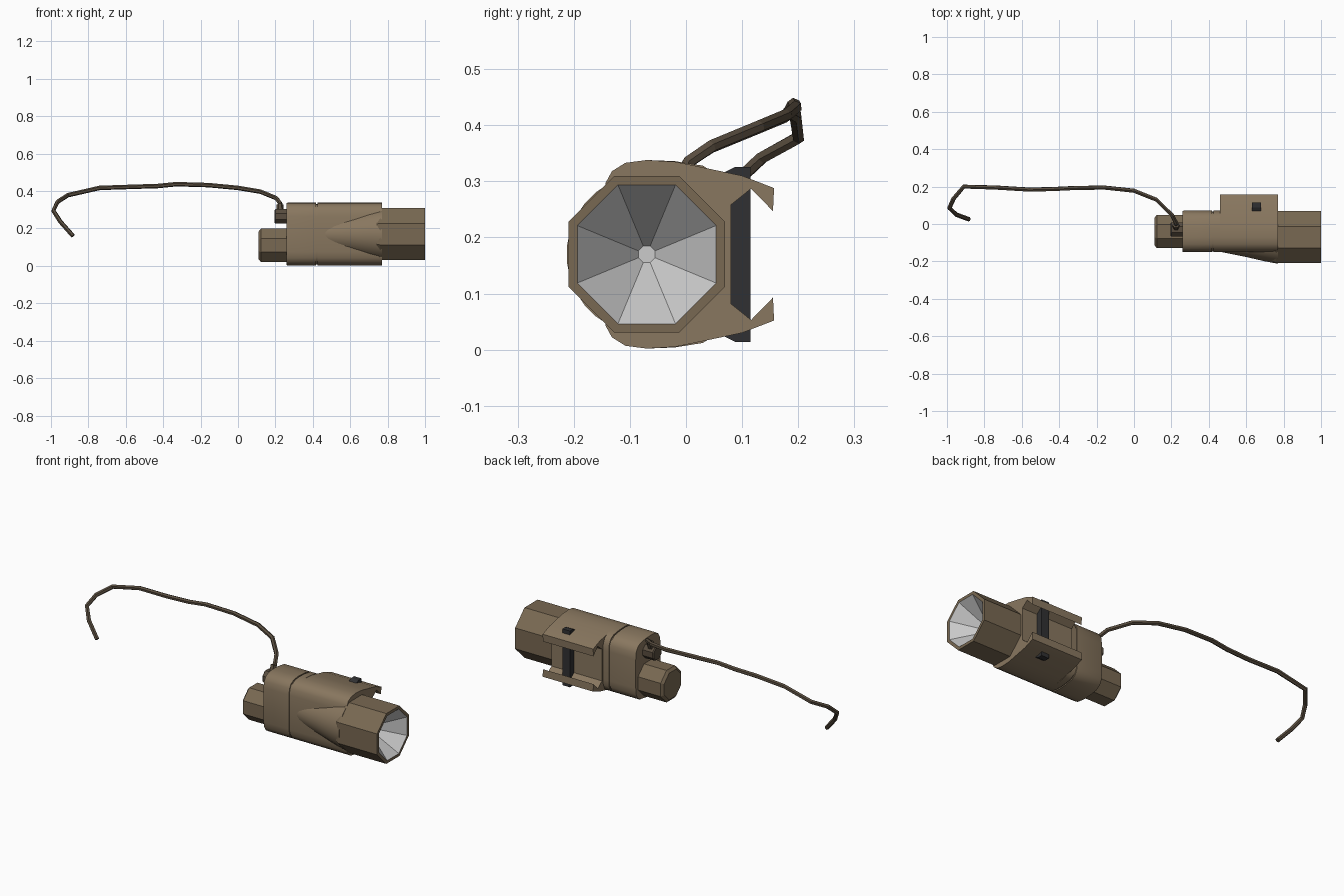
import bpy, bmesh, math

if "Cube" in bpy.data.objects:
    bpy.data.objects.remove(bpy.data.objects["Cube"])


def material(name, rgb):
    m = bpy.data.materials.new(name)
    m.diffuse_color = (*rgb, 1)
    m.use_nodes = True
    m.node_tree.nodes["Principled BSDF"].inputs["Base Color"].default_value = m.diffuse_color
    return m


TAN = material("tan", (0.25, 0.185, 0.115))
HEAD = material("head_tan", (0.19, 0.14, 0.085))
CABLE = material("cable_brown", (0.10, 0.075, 0.05))
BLACK = material("black", (0.03, 0.03, 0.032))
CY, CZ = -0.07, 0.17          # axis of the lamp


def loft(name, rings, mat, caps=(True, True), flip=False, smooth=False):
    """Skin a list of (x, [(y, z), ...]) rings."""
    bm = bmesh.new()
    vs = [[bm.verts.new((x, y, z)) for y, z in pts] for x, pts in rings]
    n = len(vs[0])
    for a, b in zip(vs, vs[1:]):
        for i in range(n):
            j = (i + 1) % n
            bm.faces.new((a[i], a[j], b[j], b[i]))
    if caps[0]:
        bm.faces.new(vs[0])
    if caps[1]:
        bm.faces.new(vs[-1])
    bmesh.ops.recalc_face_normals(bm, faces=bm.faces)
    if flip:
        bmesh.ops.reverse_faces(bm, faces=bm.faces)
    me = bpy.data.meshes.new(name)
    bm.to_mesh(me)
    bm.free()
    ob = bpy.data.objects.new(name, me)
    bpy.context.collection.objects.link(ob)
    if mat:
        me.materials.append(mat)
    if smooth:
        bpy.ops.object.select_all(action='DESELECT')
        ob.select_set(True)
        bpy.context.view_layer.objects.active = ob
        bpy.ops.object.shade_smooth_by_angle(angle=math.radians(35))
    return ob


def ngon(r, n=8, cy=CY, cz=CZ):
    return [(cy + r * math.cos(2 * math.pi * (i + 0.5) / n),
             cz + r * math.sin(2 * math.pi * (i + 0.5) / n)) for i in range(n)]


def mirrored(half):
    """Close an upper half profile by mirroring it about the lamp axis height."""
    return half + [(y, 2 * CZ - z) for y, z in reversed(half)]


def scaled(pts, s):
    return [(CY + 0.03 + (y - CY - 0.03) * s, CZ + (z - CZ) * s) for y, z in pts]


# Battery housing with the seam groove
box = mirrored([(-0.15, 0.265), (-0.143, 0.298), (-0.132, 0.318), (-0.108, 0.333),
                (-0.07, 0.338), (-0.02, 0.336), (0.03, 0.328), (0.055, 0.312),
                (0.068, 0.285), (0.071, 0.25)])
small = scaled(box, 0.965)
loft("battery_housing", [(0.26, scaled(box, 0.985)), (0.265, box), (0.417, box), (0.417, small),
                         (0.424, small), (0.424, box), (0.46, box)], TAN, smooth=True)

# Rail clamp with hooked jaws
clamp = mirrored([(-0.15, 0.265), (-0.143, 0.298), (-0.132, 0.318), (-0.108, 0.333),
                  (-0.07, 0.338), (-0.02, 0.335), (0.01, 0.329), (0.10, 0.31),
                  (0.157, 0.288), (0.155, 0.247), (0.116, 0.287), (0.08, 0.258)])
loft("rail_clamp", [(0.46, clamp), (0.77, clamp)], TAN, smooth=True)

# Flared collar swelling out of the housing toward the head
loft("flared_collar", [(0.46, ngon(0.079, 32)), (0.60, ngon(0.107, 32)),
                       (0.70, ngon(0.130, 32)), (0.769, ngon(0.143, 32))], TAN, smooth=True)

# Octagonal lamp head and its reflector
loft("lamp_head", [(0.74, ngon(0.14)), (0.76, ngon(0.151)), (1.0, ngon(0.151)),
                   (1.0, ngon(0.134)), (0.84, ngon(0.134))], HEAD)
loft("reflector", [(1.0, ngon(0.134)), (0.86, ngon(0.016))], None, caps=(False, True), flip=True)

# Tail cap
loft("tail_cap", [(x, ngon(r, 8, -0.04, 0.11)) for x, r in
                  ((0.11, 0.08), (0.122, 0.096), (0.27, 0.096))], HEAD)

# Cross bolt through the clamp
bolt = mirrored([(0.068, 0.316), (0.088, 0.326), (0.115, 0.326)])
loft("cross_bolt", [(0.632, bolt), (0.678, bolt)], BLACK)

# Cable socket and its strain relief
loft("cable_socket", [(x, ngon(r, 8, -0.03, 0.265)) for x, r in
                      ((0.195, 0.036), (0.2, 0.041), (0.27, 0.041))], CABLE)


def tube(name, pts, radius):
    cu = bpy.data.curves.new(name, 'CURVE')
    cu.dimensions = '3D'
    cu.bevel_depth = radius
    cu.bevel_resolution = 1
    cu.use_fill_caps = True
    sp = cu.splines.new('POLY')
    sp.points.add(len(pts) - 1)
    for p, co in zip(sp.points, pts):
        p.co = (*co, 1)
    ob = bpy.data.objects.new(name, cu)
    bpy.context.collection.objects.link(ob)
    cu.materials.append(CABLE)
    bpy.ops.object.select_all(action='DESELECT')
    ob.select_set(True)
    bpy.context.view_layer.objects.active = ob
    bpy.ops.object.convert(target='MESH')
    for p in bpy.context.object.data.polygons:
        p.use_smooth = False


tube("strain_relief", [(0.225, -0.03, 0.265), (0.224, -0.005, 0.327)], 0.018)
tube("cable", [(0.225, -0.02, 0.29), (0.225, 0.005, 0.335), (0.205, 0.045, 0.362),
               (0.12, 0.13, 0.397), (0.0, 0.178, 0.417), (-0.16, 0.195, 0.432),
               (-0.33, 0.192, 0.437), (-0.43, 0.187, 0.427), (-0.56, 0.184, 0.423),
               (-0.74, 0.195, 0.417), (-0.91, 0.2, 0.378), (-0.965, 0.135, 0.342),
               (-0.987, 0.085, 0.295), (-0.95, 0.05, 0.237), (-0.882, 0.025, 0.16)], 0.012)
